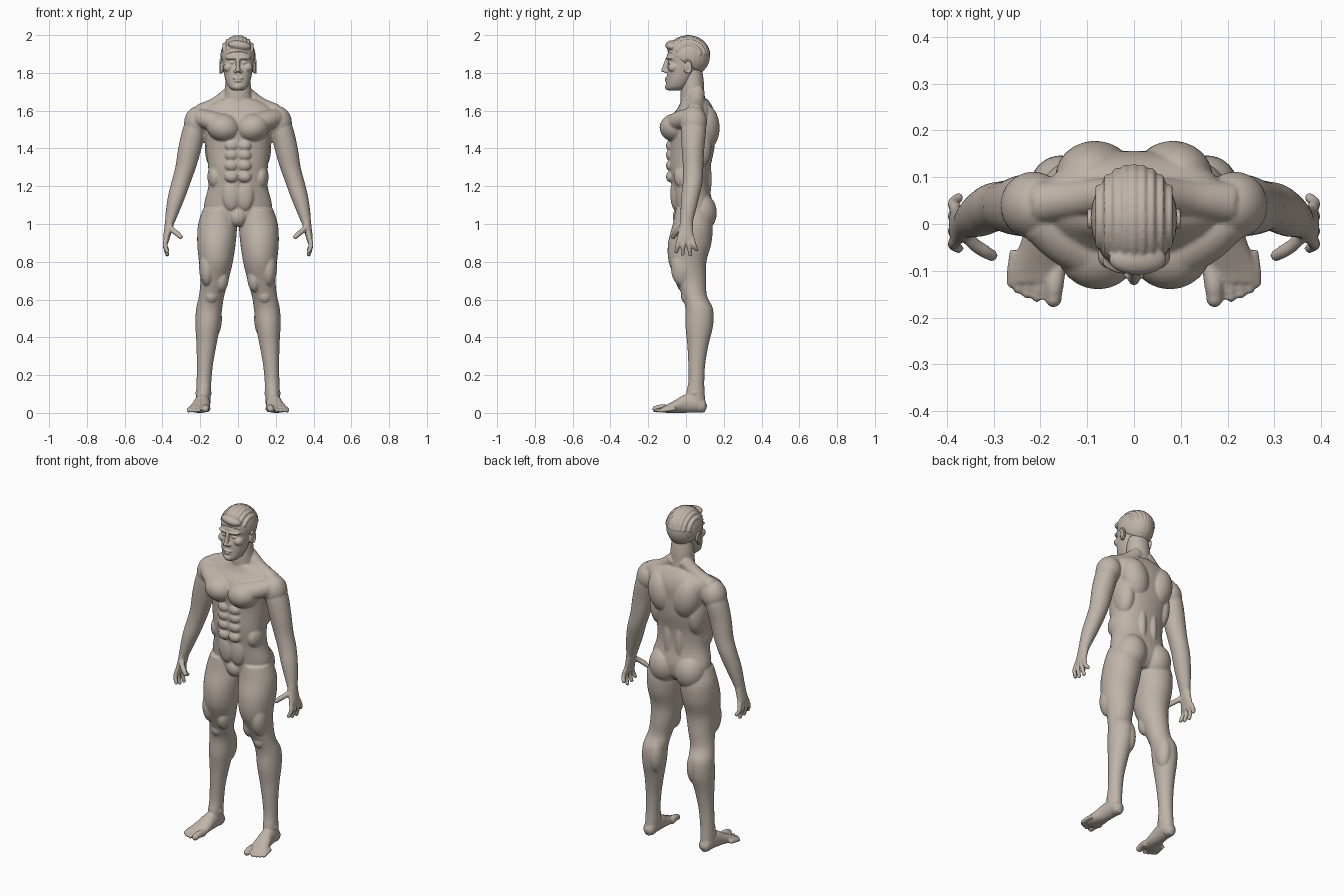
import bpy
import bmesh
import math
from mathutils import Euler, Matrix, Vector

default_cube = bpy.data.objects.get("Cube")
if default_cube:
    bpy.data.objects.remove(default_cube, do_unlink=True)

# One clay colour for the whole figure
clay = bpy.data.materials.new("warm_grey_clay")
clay.use_nodes = True
clay_colour = (0.52, 0.455, 0.395, 1)
clay.diffuse_color = clay_colour
principled = next(node for node in clay.node_tree.nodes if node.type == "BSDF_PRINCIPLED")
principled.inputs["Base Color"].default_value = clay_colour
principled.inputs["Roughness"].default_value = 0.7

UPRIGHT = Vector((0, 0, 1))


def smooth_rows(rows, steps=4):
    """Catmull-Rom interpolation of section rows."""
    result = []
    last = len(rows) - 1
    for i in range(last):
        around = rows[max(i - 1, 0)], rows[i], rows[i + 1], rows[min(i + 2, last)]
        for k in range(steps):
            t = k / steps
            result.append([0.5 * (2 * q + (r - p) * t + (2 * p - 5 * q + 4 * r - s) * t ** 2
                                  + (3 * q - p - 3 * r + s) * t ** 3)
                           for p, q, r, s in zip(*around)])
    result.append(list(rows[last]))
    return result


def tube(bm, rows, side=1, axis=None, sides=24, power=1.0):
    """Closed loft through rows of (x, y, z, half width, half depth)."""
    rows = smooth_rows(rows)
    centres = [Vector(row[:3]) for row in rows]
    rings = []
    for i, row in enumerate(rows):
        along = axis or (centres[min(i + 1, len(rows) - 1)] - centres[max(i - 1, 0)]).normalized()
        deep = along.cross(Vector((1, 0, 0))).normalized()
        wide = along.cross(deep)
        ring = []
        for k in range(sides):
            angle = math.tau * k / sides
            c, s = math.cos(angle), math.sin(angle)
            c = math.copysign(abs(c) ** power, c)
            s = math.copysign(abs(s) ** power, s)
            point = centres[i] + wide * c * row[3] + deep * s * row[4]
            ring.append(bm.verts.new((point.x * side, point.y, point.z)))
        rings.append(ring)
    for low, high in zip(rings, rings[1:]):
        for k in range(sides):
            n = (k + 1) % sides
            bm.faces.new((low[k], low[n], high[n], high[k]))
    bm.faces.new(rings[0][::-1])
    bm.faces.new(rings[-1])


def digit(bm, points, radius, side):
    """Finger or toe: an even tube with a rounded tip."""
    scale = [1.0] * (len(points) - 1) + [0.85]
    rows = [(*point, radius * k, radius * k) for point, k in zip(points, scale)]
    tube(bm, rows, side, sides=12)
    ball(bm, points[-1], [radius * 0.9] * 3, side)


def ball(bm, centre, size, side=1, turn=(0, 0, 0)):
    """Ellipsoid used for muscles and other rounded masses."""
    place = Matrix.LocRotScale(Vector(centre), Euler([math.radians(a) for a in turn]), Vector(size))
    bmesh.ops.create_uvsphere(bm, u_segments=24, v_segments=16, radius=1,
                              matrix=Matrix.Diagonal((side, 1, 1, 1)) @ place)


def finish(name, bm, voxel, passes):
    """Fuse the masses into one smooth skin."""
    bmesh.ops.recalc_face_normals(bm, faces=bm.faces[:])
    mesh = bpy.data.meshes.new(name)
    bm.to_mesh(mesh)
    bm.free()
    mesh.materials.append(clay)
    mesh.shade_smooth()
    part = bpy.data.objects.new(name, mesh)
    bpy.context.scene.collection.objects.link(part)
    fuse = part.modifiers.new("fuse", "REMESH")
    fuse.mode = "VOXEL"
    fuse.voxel_size = voxel
    fuse.use_smooth_shade = True
    relax = part.modifiers.new("relax", "SMOOTH")
    relax.factor = 0.5
    relax.iterations = passes
    return part


def add_torso(bm):
    tube(bm, [(0, .04, .99, .1, .06), (0, .04, 1.03, .165, .09), (0, .04, 1.1, .18, .1),
              (0, .025, 1.2, .157, .1), (0, .02, 1.3, .158, .11), (0, .03, 1.4, .17, .12),
              (0, .03, 1.5, .18, .125), (0, .04, 1.57, .2, .115), (0, .05, 1.62, .18, .09),
              (0, .045, 1.66, .1, .07)], axis=UPRIGHT, sides=40, power=.9)
    # Neck and groin
    tube(bm, [(0, .045, 1.6, .085, .07), (0, .035, 1.68, .072, .064),
              (0, .035, 1.75, .067, .06), (0, .03, 1.82, .06, .055)], axis=UPRIGHT)
    ball(bm, (0, -.025, 1.04), (.05, .045, .055))


def add_torso_muscles(bm, side):
    # Trapezius, chest and its tie to the shoulder
    tube(bm, [(.03, .06, 1.7, .04, .04), (.11, .055, 1.635, .04, .04), (.2, .045, 1.59, .045, .045)], side)
    ball(bm, (.077, -.052, 1.51), (.09, .088, .075), side, (0, -12, 0))
    tube(bm, [(.1, -.06, 1.535, .055, .05), (.15, -.03, 1.55, .055, .05), (.2, .01, 1.56, .05, .05)], side)
    # Shoulder blade, side of the back, spine column and waist
    ball(bm, (.083, .1, 1.51), (.083, .078, .125), side, (0, 12, 0))
    ball(bm, (.123, .06, 1.41), (.053, .075, .125), side)
    ball(bm, (.037, .1, 1.24), (.03, .036, .14), side)
    ball(bm, (.12, .005, 1.25), (.042, .07, .07), side)
    # Stomach
    for z in (1.25, 1.31, 1.365, 1.415):
        ball(bm, (.035, -.083, z), (.035, .023, .029), side)
    ball(bm, (.035, -.053, 1.16), (.05, .03, .09), side)
    # Seat
    ball(bm, (.085, .075, 1.06), (.09, .088, .105), side)


def add_arm(bm, side):
    ball(bm, (.215, .04, 1.54), (.07, .072, .085), side, (0, -12, 0))
    tube(bm, [(.215, .04, 1.58, .05, .055), (.232, .04, 1.5, .062, .066),
              (.255, .037, 1.4, .062, .06), (.277, .038, 1.3, .055, .054),
              (.302, .035, 1.22, .051, .052), (.326, .022, 1.14, .046, .048),
              (.348, .01, 1.06, .035, .039), (.36, .003, 1.01, .026, .033)], side, UPRIGHT)
    # Palm
    tube(bm, [(.358, .004, 1.03, .027, .033), (.369, 0, .97, .022, .038),
              (.378, -.003, .93, .018, .044), (.381, -.003, .9, .013, .04)], side, UPRIGHT)
    # Fingers
    for base, tip, end in ((-.036, -.052, .855), (-.012, -.018, .842), (.012, .022, .838), (.033, .056, .865)):
        digit(bm, [(.38, base, .925), (.386, (base + tip) / 2, .885), (.375, tip, end)], .0125, side)
    # Thumb
    digit(bm, [(.362, -.018, .985), (.343, -.042, .965), (.32, -.058, .947), (.304, -.067, .932)], .0145, side)


def add_leg(bm, side):
    tube(bm, [(.1, .03, 1.08, .085, .085), (.108, .035, 1, .103, .105), (.114, .02, .9, .102, .115),
              (.117, .008, .8, .09, .1), (.125, .027, .7, .074, .08), (.14, .045, .62, .067, .066),
              (.153, .07, .55, .069, .073), (.16, .07, .46, .065, .073), (.167, .063, .36, .053, .056),
              (.175, .057, .26, .043, .045), (.18, .055, .17, .039, .042), (.183, .05, .1, .039, .049),
              (.185, .055, .04, .038, .05)], side, UPRIGHT, sides=32)
    # Lower thigh muscles, kneecap and calf
    ball(bm, (.163, -.02, .77), (.043, .06, .1), side)
    ball(bm, (.088, -.01, .71), (.038, .045, .07), side)
    ball(bm, (.142, .005, .62), (.036, .032, .042), side)
    ball(bm, (.127, .095, .5), (.042, .052, .1), side)
    # Ankle bones
    ball(bm, (.182, .045, .105), (.045, .022, .022), side)
    # Foot
    tube(bm, [(.185, .1, .037, .03, .034), (.186, .06, .05, .038, .048), (.19, 0, .05, .041, .05),
              (.197, -.05, .036, .049, .036), (.207, -.1, .022, .057, .022),
              (.212, -.125, .018, .052, .015)], side, Vector((0, -1, 0)))
    ball(bm, (.185, .075, .036), (.036, .036, .036), side)
    # Toes
    for x, tip, radius in ((.172, -.16, .02), (.207, -.156, .0125), (.228, -.149, .012),
                           (.247, -.139, .012), (.262, -.126, .0115)):
        digit(bm, [(x - .008, tip + .07, .022), (x - .002, tip + .03, radius + .006), (x, tip, radius)],
              radius, side)


# Body
body = bmesh.new()
add_torso(body)
for side in (1, -1):
    add_torso_muscles(body, side)
    add_arm(body, side)
    add_leg(body, side)
finish("body", body, .0052, 4)

# Head: skull, jaw and face
head = bmesh.new()
ball(head, (0, .015, 1.885), (.086, .106, .104))
tube(head, [(0, -.058, 1.708, .03, .04), (0, -.05, 1.725, .05, .055), (0, -.035, 1.76, .066, .068),
            (0, -.02, 1.81, .077, .08), (0, -.01, 1.855, .083, .081), (0, 0, 1.895, .084, .1),
            (0, .01, 1.96, .06, .08)], axis=UPRIGHT, sides=36, power=.9)
ball(head, (0, -.09, 1.727), (.026, .022, .02))
tube(head, [(0, -.094, 1.88, .01, .012), (0, -.104, 1.85, .01, .014), (0, -.112, 1.825, .012, .014),
            (0, -.114, 1.806, .014, .013)], axis=UPRIGHT)
ball(head, (0, -.119, 1.814), (.012, .012, .011))
# Lips
ball(head, (0, -.1, 1.77), (.028, .012, .007))
ball(head, (0, -.099, 1.757), (.024, .013, .008))
for side in (1, -1):
    # Nostril, brow, cheekbone, eye
    ball(head, (.014, -.106, 1.808), (.009, .012, .009), side)
    ball(head, (.036, -.088, 1.88), (.034, .016, .01), side, (0, 0, 18))
    ball(head, (.05, -.066, 1.828), (.028, .03, .026), side)
    ball(head, (.034, -.081, 1.854), (.017, .014, .009), side, (0, 0, 15))
    # Ear with a raised rim
    ball(head, (.086, .008, 1.83), (.01, .019, .034), side, (-10, 0, 0))
    rim = []
    for step in range(9):
        angle = math.radians(-50 + step * 28)
        rim.append((.094, .008 + .021 * math.sin(angle), 1.833 + .034 * math.cos(angle), .006, .005))
    tube(head, rim, side, sides=10)
finish("head", head, .0038, 2)

# Hair: cap cut along the hairline, with swept-back locks
hair = bmesh.new()
crown, spread = Vector((0, .012, 1.888)), Vector((.093, .115, .108))
ball(hair, crown, spread)
bmesh.ops.bisect_plane(hair, geom=hair.verts[:] + hair.edges[:] + hair.faces[:],
                       plane_co=(0, -.1, 1.915), plane_no=(0, .12, .19), clear_inner=True)
bmesh.ops.edgeloop_fill(hair, edges=[edge for edge in hair.edges if edge.is_boundary])
for lock in range(9):
    across = (lock - 4) / 5
    reach = math.sqrt(1 - across ** 2) * .96
    path = []
    for step in range(8):
        angle = math.radians(25 + step * 21)
        spot = crown + Vector((across * spread.x, -reach * math.cos(angle) * spread.y,
                               reach * math.sin(angle) * spread.z))
        path.append((*spot, .009, .009))
    tube(hair, path, sides=10)
# Raised front wave
ball(hair, (.008, -.075, 1.945), (.062, .034, .026), 1, (0, 8, 0))
finish("hair", hair, .0042, 2)
